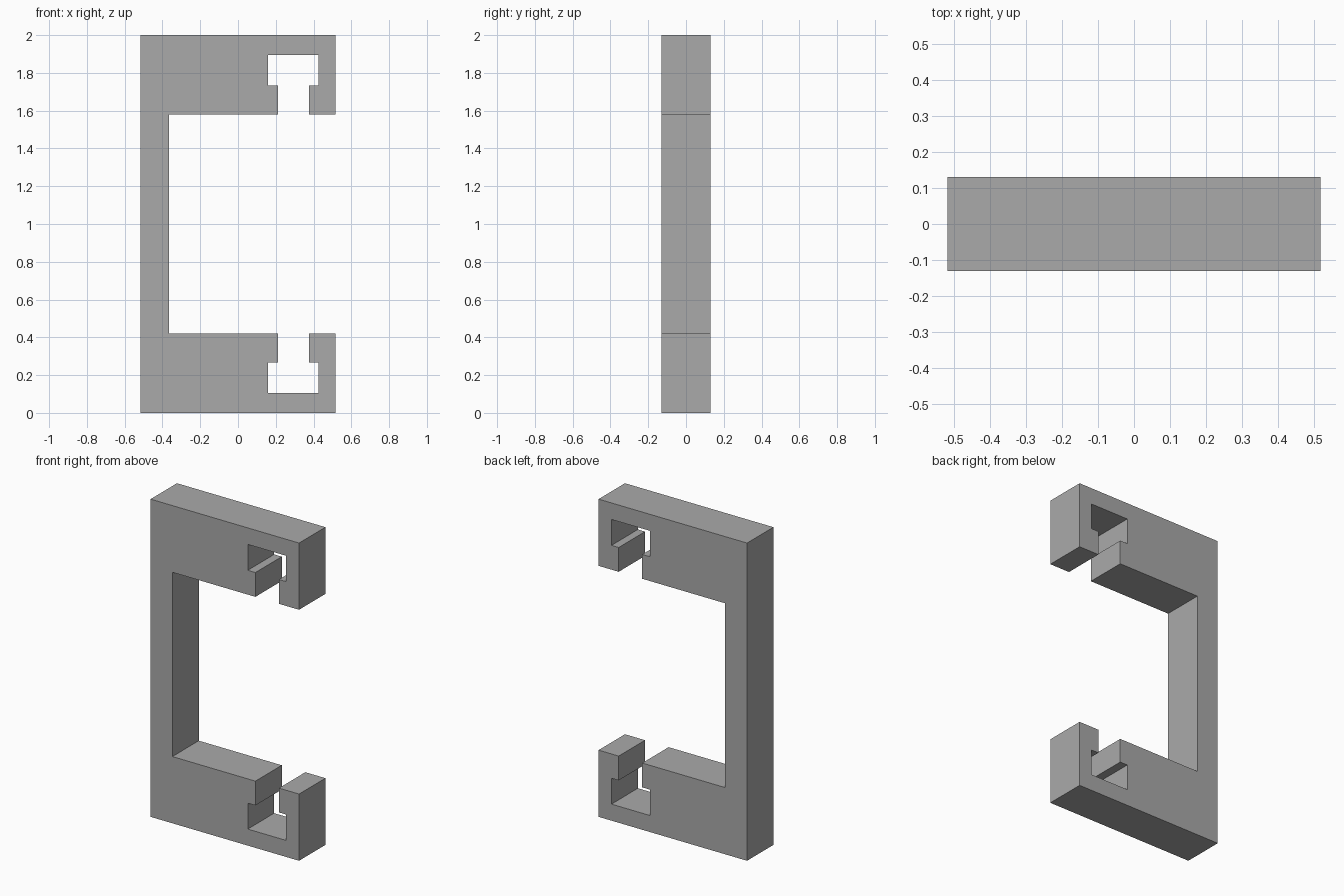
import bpy
import bmesh

cube = bpy.data.objects.get("Cube")
if cube:
    bpy.data.objects.remove(cube, do_unlink=True)

# Plain grey material
grey = bpy.data.materials.new("plain_grey")
grey.use_nodes = True
colour = (0.4, 0.4, 0.4, 1)
grey.diffuse_color = colour
grey.node_tree.nodes["Principled BSDF"].inputs["Base Color"].default_value = colour

HEIGHT = 2.0
HALF_DEPTH = 0.131

# Lower half of the bracket outline, from the outer edge to the inner spine,
# with the T-shaped slot opening upwards
lower = [
    (-0.517, 0), (0.517, 0), (0.517, 0.42),
    (0.377, 0.42), (0.377, 0.267), (0.427, 0.267), (0.427, 0.104),
    (0.16, 0.104), (0.16, 0.267), (0.213, 0.267), (0.213, 0.42),
    (-0.365, 0.42),
]
# Upper half mirrors the lower one
outline = lower + [(x, HEIGHT - z) for x, z in reversed(lower)]

# Extrude the outline through the depth
bm = bmesh.new()
face = bm.faces.new([bm.verts.new((x, -HALF_DEPTH, z)) for x, z in outline])
extruded = bmesh.ops.extrude_face_region(bm, geom=[face], use_keep_orig=True)
moved = [v for v in extruded["geom"] if isinstance(v, bmesh.types.BMVert)]
bmesh.ops.translate(bm, verts=moved, vec=(0, 2 * HALF_DEPTH, 0))
bmesh.ops.recalc_face_normals(bm, faces=bm.faces)

mesh = bpy.data.meshes.new("slotted_bracket")
bm.to_mesh(mesh)
bm.free()
mesh.materials.append(grey)
bracket = bpy.data.objects.new("slotted_bracket", mesh)
bpy.context.collection.objects.link(bracket)
